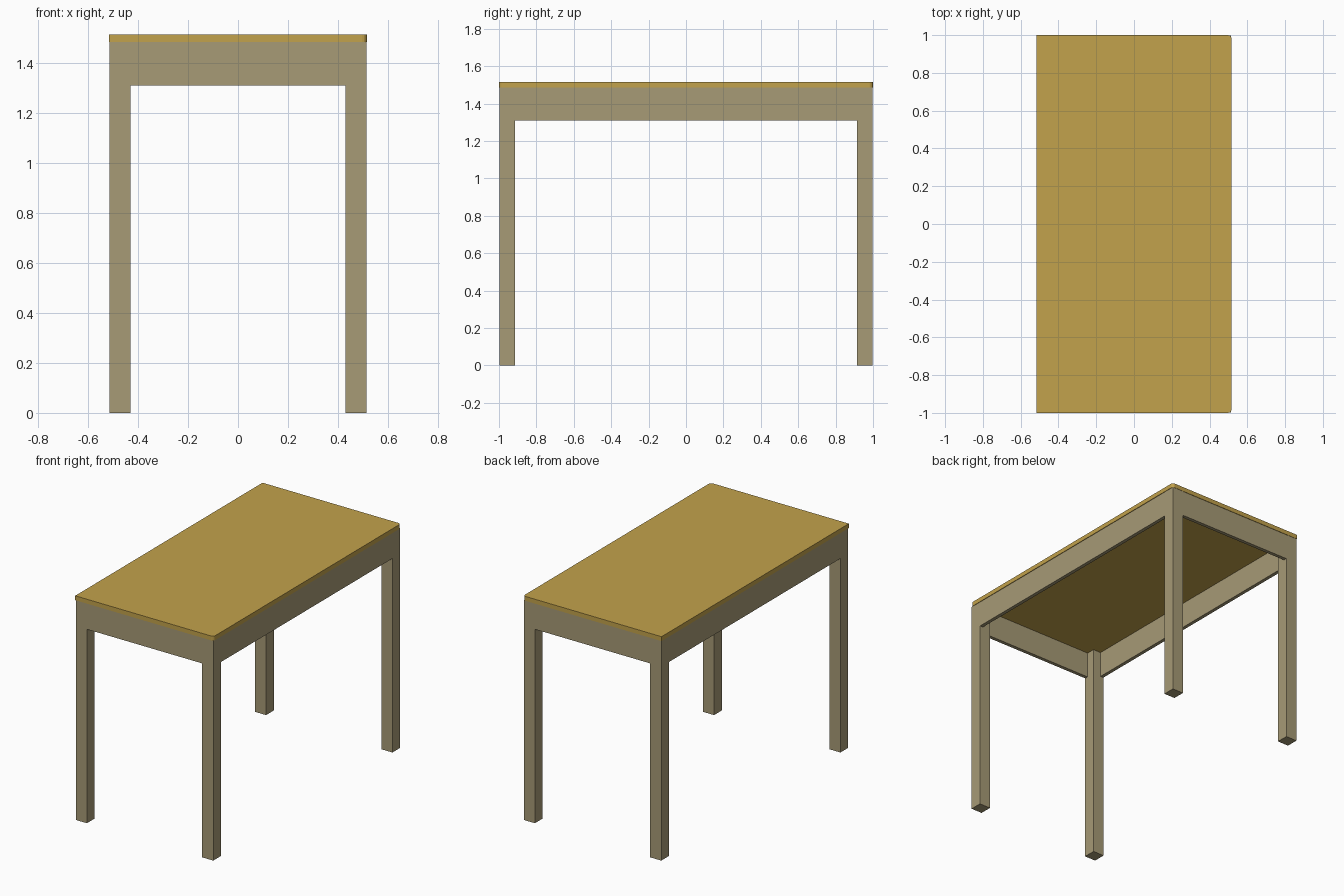
import bpy
import bmesh
from mathutils import Vector

cube = bpy.data.objects.get("Cube")
if cube:
    bpy.data.objects.remove(cube, do_unlink=True)


def material(name, colour):
    mat = bpy.data.materials.new(name)
    mat.use_nodes = True
    mat.diffuse_color = colour
    mat.node_tree.nodes["Principled BSDF"].inputs["Base Color"].default_value = colour
    return mat


def box(name, low, high, mat, round_edges=None, radius=0.0):
    """Box between two corners, with the edges picked by a rule rounded."""
    low, high = Vector(low), Vector(high)
    bm = bmesh.new()
    bmesh.ops.create_cube(bm, size=1)
    bmesh.ops.scale(bm, vec=high - low, verts=bm.verts)
    bmesh.ops.translate(bm, vec=(low + high) / 2, verts=bm.verts)
    if round_edges:
        edges = [e for e in bm.edges if round_edges(e)]
        bmesh.ops.bevel(bm, geom=edges, offset=radius, segments=4,
                        profile=0.5, affect='EDGES')
    mesh = bpy.data.meshes.new(name)
    bm.to_mesh(mesh)
    bm.free()
    mesh.materials.append(mat)
    obj = bpy.data.objects.new(name, mesh)
    bpy.context.collection.objects.link(obj)
    return obj


honey = material("honey wood", (0.54, 0.36, 0.072, 1))
grey_wood = material("grey brown wood", (0.385, 0.325, 0.182, 1))

HALF_X, HALF_Y = 0.517, 1.0      # table top
LEG_X, LEG_Y = 0.514, 0.998      # outer faces of the legs
LEG = 0.083
TOP, UNDER, APRON_BOTTOM = 1.515, 1.485, 1.31
APRON = 0.024


# Table top, rounded at the two corners of one long side
def side_corner(edge):
    a, b = (v.co for v in edge.verts)
    return abs(a.z - b.z) > 0.01 and a.x > 0 and b.x > 0


box("table_top", (-HALF_X, -HALF_Y, UNDER), (HALF_X, HALF_Y, TOP),
    honey, side_corner, 0.02)

# Legs
for x_name, sx in (("left", 1), ("right", -1)):
    for y_name, sy in (("front", -1), ("back", 1)):
        cx, cy = sx * (LEG_X - LEG / 2), sy * (LEG_Y - LEG / 2)
        box(f"{y_name}_{x_name}_leg", (cx - LEG / 2, cy - LEG / 2, 0),
            (cx + LEG / 2, cy + LEG / 2, UNDER), grey_wood)

# Thin aprons between the legs, flush with their outer faces
for name, s in (("left", 1), ("right", -1)):
    c, reach = s * (LEG_X - 0.001 - APRON / 2), LEG_Y - LEG
    box(f"{name}_apron", (c - APRON / 2, -reach, APRON_BOTTOM),
        (c + APRON / 2, reach, UNDER), grey_wood)
for name, s in (("front", -1), ("back", 1)):
    c, reach = s * (LEG_Y - 0.001 - APRON / 2), LEG_X - LEG
    box(f"{name}_apron", (-reach, c - APRON / 2, APRON_BOTTOM),
        (reach, c + APRON / 2, UNDER), grey_wood)
